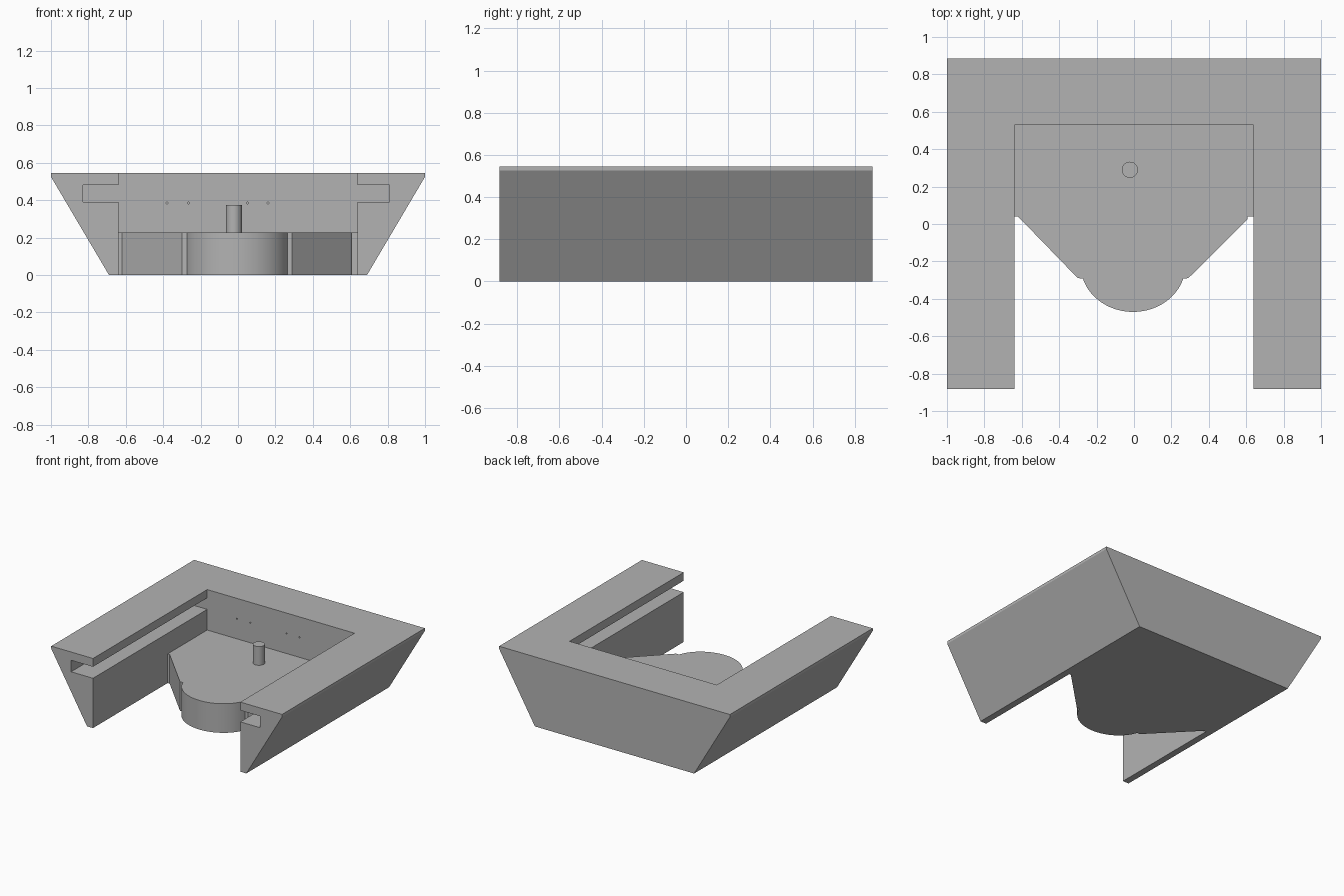
import bpy, bmesh, math
from mathutils import Vector

cube = bpy.data.objects.get("Cube")
if cube:
    bpy.data.objects.remove(cube, do_unlink=True)

grey = bpy.data.materials.new("plain grey")
grey.use_nodes = True
colour = (0.45, 0.45, 0.45, 1)
grey.diffuse_color = colour
grey.node_tree.nodes["Principled BSDF"].inputs["Base Color"].default_value = colour


def prism(name, outline, axis, start, end):
    """Extrude a closed outline along y (outline is x, z) or z (outline is x, y)."""
    bm = bmesh.new()
    place = (lambda a, b: (a, start, b)) if axis == "y" else (lambda a, b: (a, b, start))
    face = bm.faces.new([bm.verts.new(place(a, b)) for a, b in outline])
    moved = bmesh.ops.extrude_face_region(bm, geom=[face])["geom"]
    step = Vector((0, end - start, 0) if axis == "y" else (0, 0, end - start))
    bmesh.ops.translate(bm, vec=step, verts=[v for v in moved if isinstance(v, bmesh.types.BMVert)])
    bmesh.ops.recalc_face_normals(bm, faces=bm.faces)
    mesh = bpy.data.meshes.new(name)
    bm.to_mesh(mesh)
    bm.free()
    mesh.materials.append(grey)
    obj = bpy.data.objects.new(name, mesh)
    bpy.context.collection.objects.link(obj)
    return obj


def ring(cx, cy, r, count):
    return [(cx + r * math.cos(math.tau * i / count), cy + r * math.sin(math.tau * i / count))
            for i in range(count)]


def combine(target, tool, operation):
    tool.hide_render = True
    mod = target.modifiers.new(operation.lower(), "BOOLEAN")
    mod.operation, mod.object, mod.solver = operation, tool, "EXACT"
    bpy.context.view_layer.objects.active = target
    bpy.ops.object.modifier_apply(modifier=mod.name)
    bpy.data.objects.remove(tool, do_unlink=True)


def smooth(obj):
    bpy.ops.object.select_all(action="DESELECT")
    obj.select_set(True)
    bpy.context.view_layer.objects.active = obj
    bpy.ops.object.shade_smooth_by_angle(angle=math.radians(25))


top, floor_top, wall, back_wall = 0.545, 0.228, 0.638, 0.53

# Outer block with sloping flanks and a thin upright rim
frame = prism("frame", [(-0.69, 0), (0.69, 0), (1, 0.525), (1, top), (-1, top), (-1, 0.525)],
              "y", -0.883, 0.885)

# Open bay with a guide slot along each side
bay = prism("bay_cutter", [(-wall, -0.1), (wall, -0.1), (wall, 0.39), (0.81, 0.39), (0.81, 0.48),
                           (wall, 0.48), (wall, 0.7), (-wall, 0.7), (-wall, 0.48),
                           (-0.828, 0.48), (-0.828, 0.39), (-wall, 0.39)], "y", -1, back_wall)
combine(frame, bay, "DIFFERENCE")

# Pin holes in the back wall
for x in (-0.38, -0.265, 0.05, 0.16):
    combine(frame, prism("hole_cutter", ring(x, 0.385, 0.005, 12), "y", 0.5, 0.58), "DIFFERENCE")

# Floor tapering to a rounded nose
nose = [(-0.005 + 0.28 * math.cos(a), -0.22 + 0.25 * math.sin(a))
        for a in (math.radians(196.3 + 147.4 * i / 40) for i in range(41))]
outline = [(-0.66, 0.56), (-0.66, 0.04), (-0.62, 0.04), (-0.3, -0.29)] + nose + [
    (0.29, -0.29), (0.607, 0.025), (0.607, 0.04), (0.66, 0.04), (0.66, 0.56)]
combine(frame, prism("floor", outline, "z", 0, floor_top), "UNION")
smooth(frame)

# Upright peg
smooth(prism("peg", ring(-0.022, 0.29, 0.043, 32), "z", floor_top - 0.02, 0.375))
